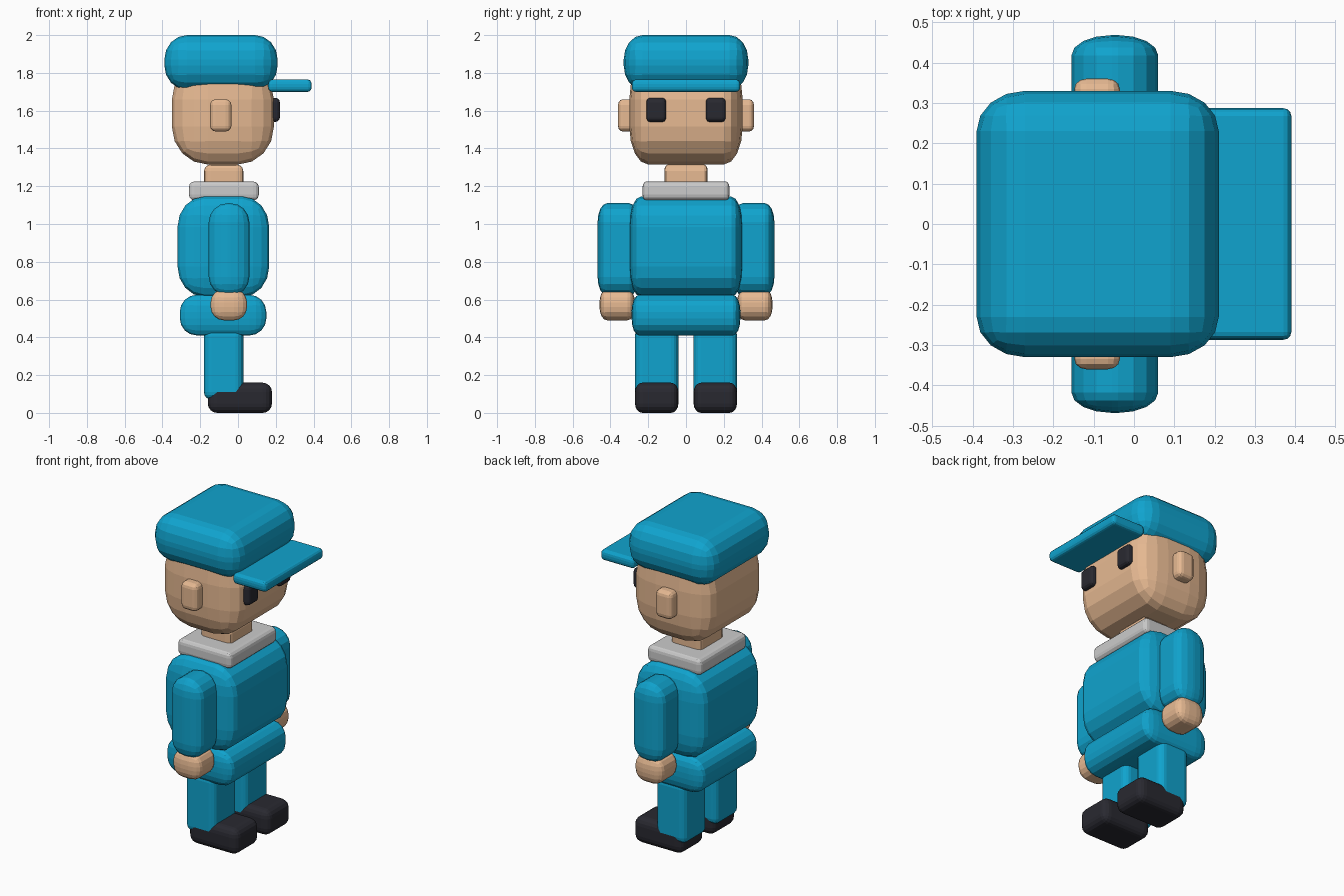
import bpy, bmesh

if "Cube" in bpy.data.objects:
    bpy.data.objects.remove(bpy.data.objects["Cube"])


def material(name, rgb):
    m = bpy.data.materials.new(name)
    m.diffuse_color = (*rgb, 1)
    m.use_nodes = True
    m.node_tree.nodes["Principled BSDF"].inputs["Base Color"].default_value = m.diffuse_color
    return m


BLUE = material("blue cloth", (0.005, 0.37, 0.62))
SKIN = material("skin", (0.80, 0.49, 0.29))
DARK = material("dark", (0.022, 0.022, 0.03))


def rounded_box(name, x, y, z, radii, mat=None, segments=4):
    """Box spanning the given ranges, with a separate corner radius per axis."""
    spans = (x, y, z)
    size = [b - a for a, b in spans]
    r = [min(rad, s * 0.49) for rad, s in zip(radii, size)]
    bm = bmesh.new()
    bmesh.ops.create_cube(bm, size=1)
    # bevel with unit radius in a stretched space, then scale back
    for v in bm.verts:
        v.co = [v.co[i] * size[i] / r[i] for i in range(3)]
    bmesh.ops.bevel(bm, geom=bm.edges[:], offset=1, segments=segments,
                    profile=0.5, affect='EDGES', clamp_overlap=True)
    for v in bm.verts:
        v.co = [v.co[i] * r[i] + sum(spans[i]) / 2 for i in range(3)]
    bmesh.ops.recalc_face_normals(bm, faces=bm.faces[:])
    me = bpy.data.meshes.new(name)
    bm.to_mesh(me)
    bm.free()
    if mat:
        me.materials.append(mat)
    ob = bpy.data.objects.new(name, me)
    bpy.context.collection.objects.link(ob)
    return ob


def pair(name, x, y, z, radii, mat, segments=4):
    rounded_box("left_" + name, x, y, z, radii, mat, segments)
    rounded_box("right_" + name, x, (-y[1], -y[0]), z, radii, mat, segments)


# head and cap
rounded_box("head", (-.35, .19), (-.30, .30), (1.315, 1.86), (.19, .10, .20), SKIN)
rounded_box("cap", (-.39, .21), (-.33, .33), (1.71, 2.0), (.12, .10, .13), BLUE)
rounded_box("cap_brim", (.16, .39), (-.287, .287), (1.70, 1.765), (.02, .02, .025), BLUE, 3)
pair("eye", (.13, .222), (.105, .21), (1.54, 1.668), (.025, .02, .025), DARK, 3)
pair("ear", (-.148, -.035), (.25, .36), (1.49, 1.66), (.03, .025, .03), SKIN, 3)

# neck, collar, torso, hips
rounded_box("neck", (-.18, .028), (-.115, .115), (1.15, 1.315), (.035, .02, .035), SKIN, 3)
rounded_box("collar", (-.26, .11), (-.23, .23), (1.125, 1.225), (.03, .02, .03), None, 3)
rounded_box("torso", (-.32, .165), (-.30, .30), (.615, 1.145), (.14, .06, .16), BLUE)
rounded_box("hips", (-.308, .15), (-.288, .288), (.41, .625), (.09, .04, .09), BLUE)

# limbs
pair("arm", (-.155, .06), (.25, .468), (.62, 1.11), (.10, .05, .10), BLUE)
pair("hand", (-.145, .048), (.27, .458), (.49, .655), (.07, .04, .07), SKIN)
pair("leg", (-.18, .028), (.04, .27), (.07, .45), (.04, .04, .04), BLUE)
pair("shoe", (-.16, .18), (.04, .27), (0, .16), (.05, .04, .05), DARK)
